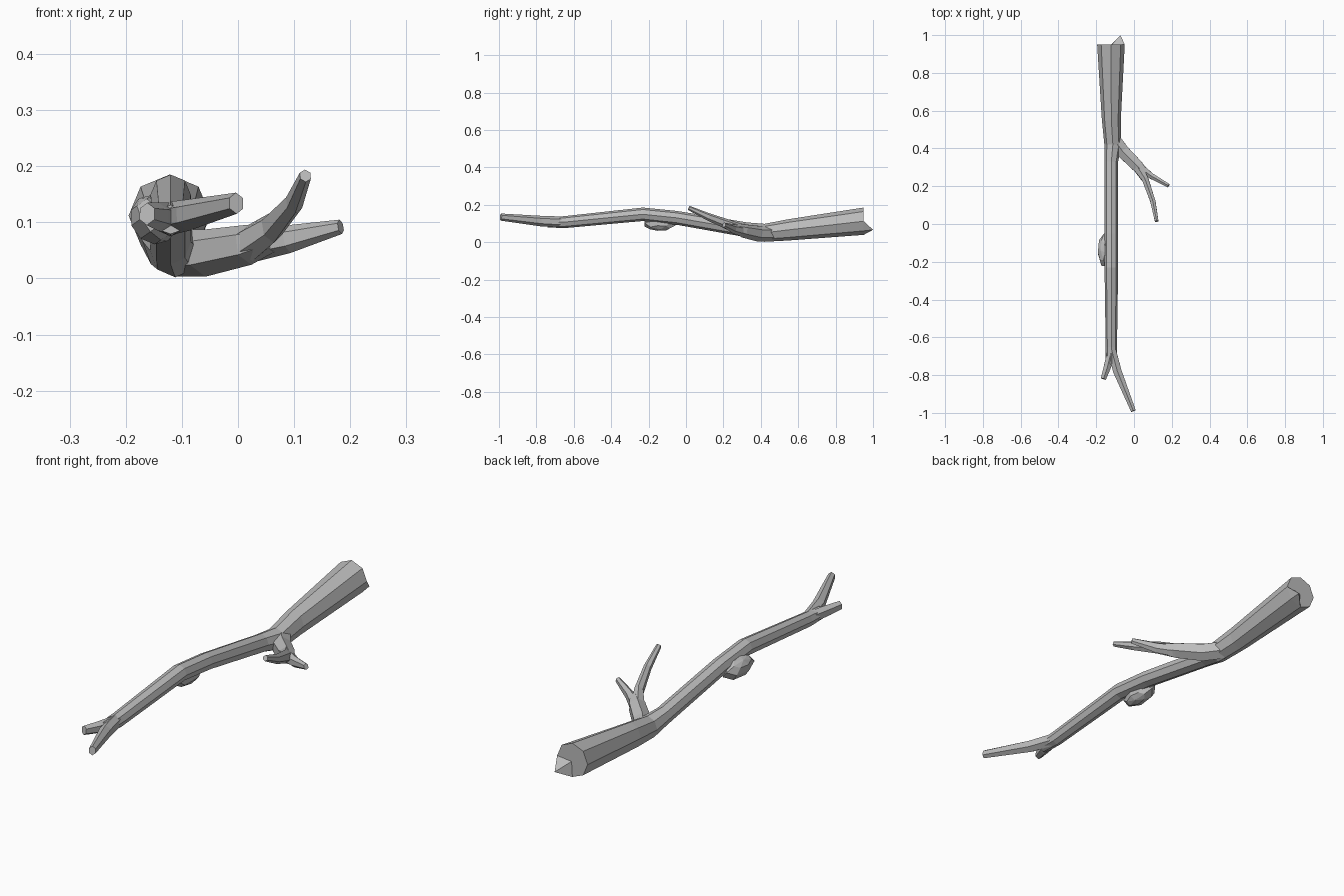
import bpy, bmesh, math
from mathutils import Vector, Matrix

cube = bpy.data.objects.get("Cube")
if cube:
    bpy.data.objects.remove(cube, do_unlink=True)

# Single bark colour
bark = bpy.data.materials.new("grey_bark")
bark.use_nodes = True
bark.diffuse_color = (0.5, 0.5, 0.5, 1)
bsdf = bark.node_tree.nodes["Principled BSDF"]
bsdf.inputs["Base Color"].default_value = bark.diffuse_color
bsdf.inputs["Roughness"].default_value = 0.9


def finish(name, bm):
    bmesh.ops.recalc_face_normals(bm, faces=bm.faces)
    mesh = bpy.data.meshes.new(name)
    bm.to_mesh(mesh)
    bm.free()
    mesh.materials.append(bark)
    obj = bpy.data.objects.new(name, mesh)
    bpy.context.collection.objects.link(obj)
    return obj


def ring(bm, centre, direction, wide, tall, sides, phase=0.0):
    """Polygonal cross-section, upright and square to the direction."""
    side = direction.cross(Vector((0, 0, 1))).normalized()
    up = side.cross(direction).normalized()
    verts = []
    for i in range(sides):
        a = math.tau * i / sides + phase
        verts.append(bm.verts.new(centre + side * wide * math.cos(a) + up * tall * math.sin(a)))
    return verts


def sweep(bm, path, sides, flat=False, phase=0.0):
    """Bridge rings along (x, y, z, half width, half height) stations."""
    pts = [Vector(p[:3]) for p in path]
    rings = []
    for i, p in enumerate(path):
        d = pts[min(i + 1, len(pts) - 1)] - pts[max(i - 1, 0)]
        d = Vector((0, 1, 0)) if flat else d.normalized()
        rings.append(ring(bm, pts[i], d, p[3], p[4], sides, phase))
    for a, b in zip(rings, rings[1:]):
        for i in range(sides):
            j = (i + 1) % sides
            bm.faces.new((a[i], a[j], b[j], b[i]))
    bm.faces.new(rings[0])
    return rings


# Main stem, from the forked end to the thick broken end
bm = bmesh.new()
rings = sweep(bm, [
    (-0.12, -0.74, 0.105, 0.030, 0.026),
    (-0.12, -0.65, 0.107, 0.030, 0.032),
    (-0.12, -0.23, 0.149, 0.036, 0.036),
    (-0.12, -0.05, 0.130, 0.036, 0.037),
    (-0.12, 0.33, 0.065, 0.036, 0.040),
    (-0.112, 0.42, 0.050, 0.045, 0.048),
    (-0.12, 0.55, 0.066, 0.050, 0.057),
    (-0.122, 0.95, 0.112, 0.073, 0.073),
], 8, flat=True)
# Broken end: flat cap with one raised splinter near the lower left rim
rim = rings[-1]
heart = bm.verts.new((-0.118, 0.95, 0.105))
splinter = bm.verts.new((-0.072, 1.0, 0.066))
for i in range(8):
    j = (i + 1) % 8
    bm.faces.new((rim[i], rim[j], splinter if i in (6, 7) else heart))
bm.faces.new((rim[0], heart, splinter))
bm.faces.new((heart, rim[6], splinter))
finish("main_stem", bm)

# Twigs: each tapers to a blunt cut end
twigs = {
    "front_long_twig": [(-0.12, -0.66, 0.107, 0.026, 0.030), (-0.088, -0.78, 0.113, 0.026, 0.028),
                        (-0.003, -0.99, 0.134, 0.015, 0.019)],
    "front_short_stub": [(-0.122, -0.68, 0.107, 0.024, 0.028), (-0.142, -0.76, 0.110, 0.022, 0.025),
                         (-0.162, -0.82, 0.115, 0.016, 0.020)],
    "side_branch": [(-0.115, 0.46, 0.045, 0.040, 0.042), (-0.06, 0.385, 0.045, 0.040, 0.042),
                    (0.02, 0.305, 0.060, 0.036, 0.036), (0.06, 0.265, 0.072, 0.022, 0.026)],
    "side_low_twig": [(0.01, 0.315, 0.055, 0.028, 0.030), (0.09, 0.255, 0.070, 0.018, 0.025),
                      (0.183, 0.203, 0.092, 0.011, 0.013)],
    "side_high_twig": [(0.02, 0.30, 0.062, 0.030, 0.033), (0.06, 0.235, 0.090, 0.020, 0.028),
                       (0.10, 0.12, 0.135, 0.016, 0.020), (0.12, 0.015, 0.183, 0.011, 0.012)],
}
for name, path in twigs.items():
    bm = bmesh.new()
    rings = sweep(bm, path, 6, phase=math.pi / 6)
    bm.faces.new(rings[-1])
    finish(name, bm)

# Knot bulging from the lower right of the stem
bm = bmesh.new()
bmesh.ops.create_uvsphere(bm, u_segments=7, v_segments=5, radius=1,
                          matrix=Matrix.Translation((-0.150, -0.14, 0.105))
                          @ Matrix.Rotation(math.radians(-35), 4, 'Y')
                          @ Matrix.Diagonal((0.042, 0.095, 0.046, 1)))
finish("knot", bm)
